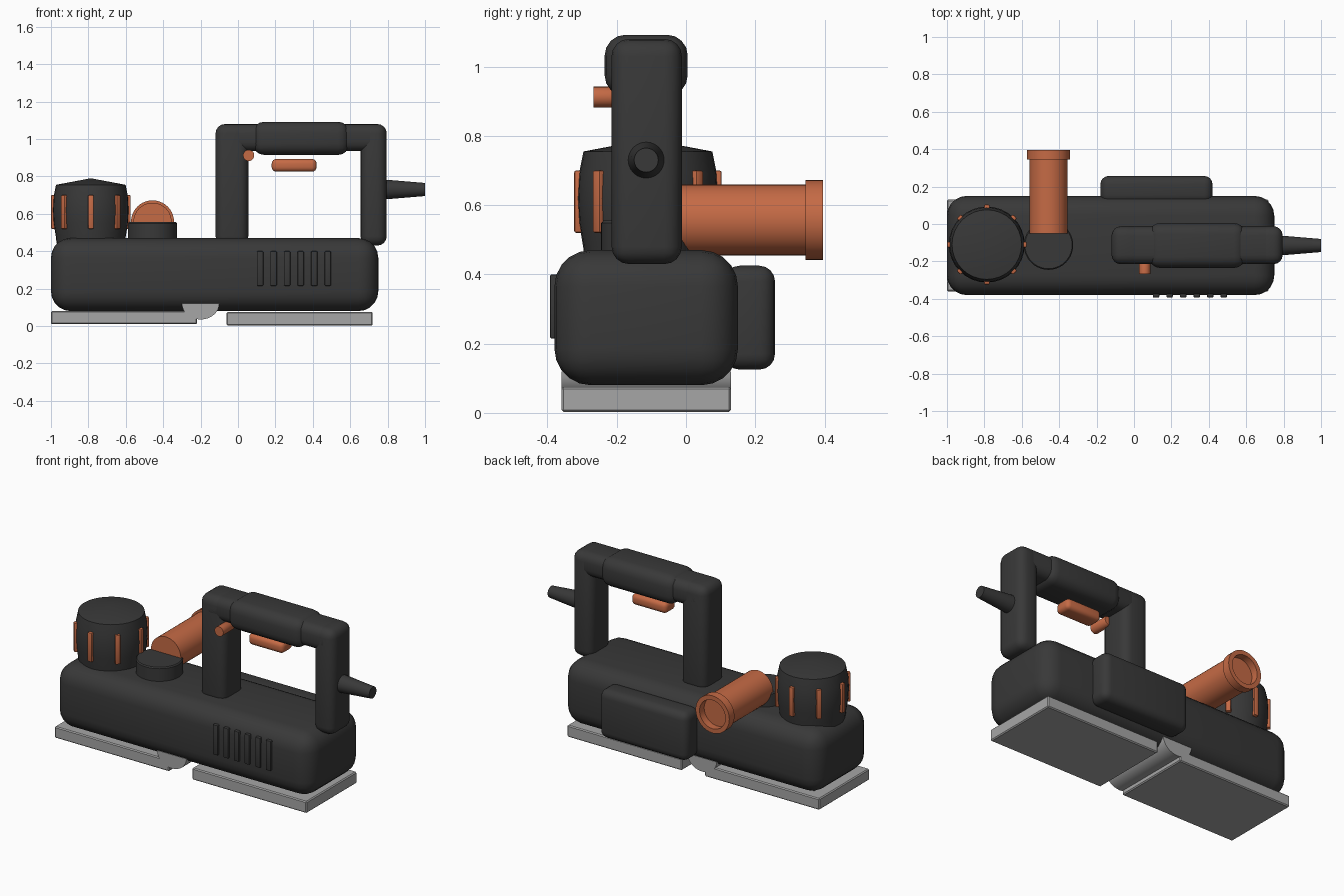
import bpy, bmesh, math
from mathutils import Matrix

if "Cube" in bpy.data.objects:
    bpy.data.objects.remove(bpy.data.objects["Cube"])


def material(name, rgb):
    m = bpy.data.materials.new(name)
    m.diffuse_color = (*rgb, 1)
    m.use_nodes = True
    m.node_tree.nodes["Principled BSDF"].inputs["Base Color"].default_value = m.diffuse_color
    return m


DARK = material("charcoal plastic", (0.04, 0.04, 0.04))
GREY = material("grey metal", (0.38, 0.38, 0.38))
ORANGE = material("burnt orange", (0.56, 0.145, 0.06))


def finish(name, bm, mat, angle=35):
    bmesh.ops.recalc_face_normals(bm, faces=bm.faces[:])
    me = bpy.data.meshes.new(name)
    bm.to_mesh(me)
    bm.free()
    me.materials.append(mat)
    ob = bpy.data.objects.new(name, me)
    bpy.context.collection.objects.link(ob)
    bpy.ops.object.select_all(action='DESELECT')
    ob.select_set(True)
    bpy.context.view_layer.objects.active = ob
    bpy.ops.object.shade_smooth_by_angle(angle=math.radians(angle))
    return ob


def box(name, xr, yr, zr, mat, bevel=0.0, segs=4):
    """Rounded box given by its x, y and z ranges."""
    bm = bmesh.new()
    bmesh.ops.create_cube(bm, size=1)
    for v in bm.verts:
        for i, (a, b) in enumerate((xr, yr, zr)):
            v.co[i] = (a + b) / 2 + v.co[i] * (b - a)
    if bevel:
        bmesh.ops.bevel(bm, geom=bm.edges[:], offset=bevel, segments=segs,
                        profile=0.5, affect='EDGES')
    return finish(name, bm, mat)


def lathe(name, profile, origin, mat, axis='Z', n=40, angle=35):
    """Spin (radius, height) points round an axis through origin."""
    bm = bmesh.new()
    rings = []
    for r, h in profile:
        if r == 0:
            rings.append([bm.verts.new((0, 0, h))] * n)
        else:
            rings.append([bm.verts.new((r * math.cos(math.tau * i / n),
                                        r * math.sin(math.tau * i / n), h))
                          for i in range(n)])
    for a, b in zip(rings, rings[1:]):
        for i in range(n):
            j = (i + 1) % n
            bm.faces.new(list(dict.fromkeys((a[i], a[j], b[j], b[i]))))
    turn = {'Z': Matrix(),
            'Y': Matrix.Rotation(-math.pi / 2, 4, 'X'),
            'X': Matrix.Rotation(math.pi / 2, 4, 'Y')}[axis]
    bmesh.ops.transform(bm, matrix=Matrix.Translation(origin) @ turn, verts=bm.verts[:])
    return finish(name, bm, mat, angle)


# Main housing and the side pack on its back
box("body", (-1, 0.75), (-0.38, 0.15), (0.08, 0.47), DARK, 0.105, 5)
box("side_pack", (-0.18, 0.42), (0.11, 0.257), (0.125, 0.425), DARK, 0.045)

# Sanding plates
box("front_plate", (-1, -0.218), (-0.36, 0.13), (0.01, 0.08), GREY, 0.006, 1)
box("rear_plate", (-0.062, 0.72), (-0.36, 0.13), (0.003, 0.075), GREY, 0.006, 1)

# Half-round hinge between the plates
bm = bmesh.new()
arc = [(-0.2 + 0.1 * math.cos(math.pi * i / 16), 0.12 - 0.085 * math.sin(math.pi * i / 16))
       for i in range(17)]
cap = bm.faces.new([bm.verts.new((x, -0.36, z)) for x, z in arc])
ext = bmesh.ops.extrude_face_region(bm, geom=[cap])["geom"]
bmesh.ops.translate(bm, vec=(0, 0.49, 0),
                    verts=[g for g in ext if isinstance(g, bmesh.types.BMVert)])
if not any(len(f.verts) == 17 and f.calc_center_median().y < -0.3 for f in bm.faces):
    bm.faces.new([v for v in bm.verts if v.co.y < -0.3])
finish("hinge", bm, GREY)

# Handle: two posts, a bar and a thicker grip
HY = (-0.215, -0.012)
box("front_post", (-0.12, 0.055), HY, (0.43, 1.08), DARK, 0.05)
box("rear_post", (0.655, 0.795), HY, (0.43, 1.08), DARK, 0.05)
box("handle_bar", (-0.1, 0.78), HY, (0.935, 1.08), DARK, 0.05)
box("grip", (0.08, 0.595), (-0.235, 0.005), (0.915, 1.092), DARK, 0.06)

# Trigger and lock button
box("trigger", (0.18, 0.42), (-0.165, -0.06), (0.825, 0.893), ORANGE, 0.025)
lathe("lock_button", [(0, 0), (0.03, 0), (0.03, 0.112), (0.025, 0.12), (0, 0.12)][::-1],
      (0.057, -0.267, 0.912), ORANGE, 'Y', 20)

# Tapered cable sleeve
lathe("cable_sleeve", [(0, 0), (0.055, 0), (0.035, 0.24), (0, 0.24)],
      (0.76, -0.115, 0.73), DARK, 'X', 24)

# Barrel-shaped front knob with grip ribs
KX, KY = -0.787, -0.11
lathe("knob", [(0, 0.44), (0.183, 0.44), (0.187, 0.48), (0.199, 0.55), (0.203, 0.62),
               (0.199, 0.69), (0.186, 0.755), (0, 0.79)], (KX, KY, 0), DARK, n=32)
for i in range(8):
    rib = box("knob_rib", (0.17, 0.213), (-0.015, 0.015), (0.52, 0.7), ORANGE, 0.006, 2)
    rib.location = (KX, KY, 0)
    rib.rotation_euler.z = i * math.pi / 4

# Dust port: round base, pipe and open collar
lathe("port_base", [(0, 0.42), (0.132, 0.42), (0.132, 0.548), (0.126, 0.555), (0, 0.555)],
      (-0.457, -0.113, 0), DARK)
lathe("dust_pipe", [(0, 0), (0.102, 0), (0.102, 0.395), (0.115, 0.395), (0.115, 0.445),
                    (0.088, 0.445), (0.088, 0.4), (0, 0.4)],
      (-0.457, -0.05, 0.557), ORANGE, 'Y')

# Raised vent bars on the front side
for i in range(6):
    x = 0.118 + i * 0.0724
    box("vent_bar", (x - 0.017, x + 0.017), (-0.393, -0.36), (0.215, 0.4), DARK, 0.005, 2)
